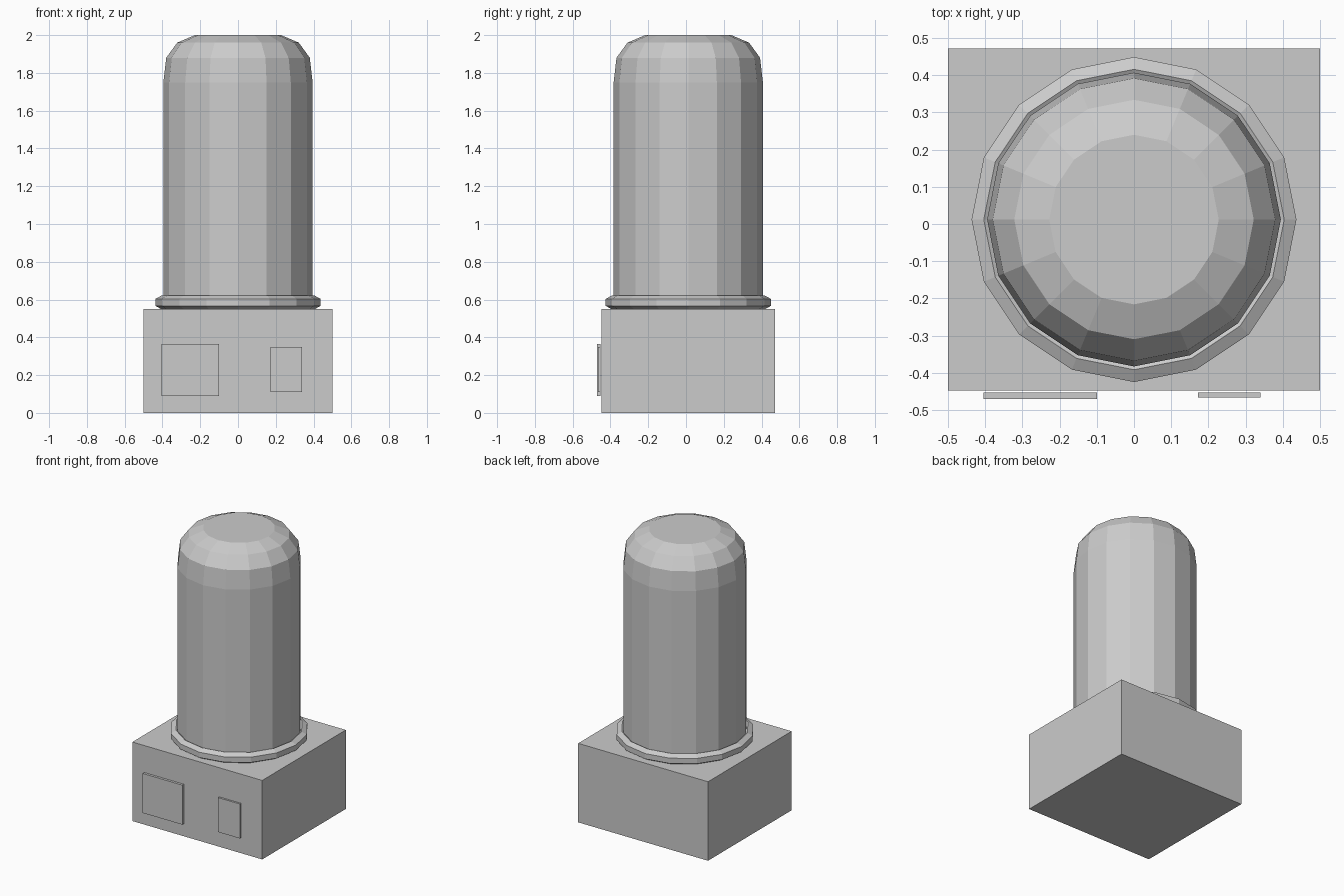
import bpy
from math import cos, sin, tau

CY = 0.012      # depth of the shared upright axis
SIDES = 16

if "Cube" in bpy.data.objects:
    bpy.data.objects.remove(bpy.data.objects["Cube"])

grey = bpy.data.materials.new("light_grey")
grey.use_nodes = True
colour = (0.6, 0.6, 0.6, 1)
grey.diffuse_color = colour
grey.node_tree.nodes["Principled BSDF"].inputs["Base Color"].default_value = colour


def make_object(name, verts, faces):
    mesh = bpy.data.meshes.new(name)
    mesh.from_pydata(verts, [], faces)
    mesh.materials.append(grey)
    obj = bpy.data.objects.new(name, mesh)
    bpy.context.collection.objects.link(obj)
    return obj


def lathe(name, profile, closed=False):
    """Spin (radius, height) points; a closed profile makes a ring."""
    n = len(profile)
    verts = [(r * cos(tau * i / SIDES), CY + r * sin(tau * i / SIDES), z)
             for r, z in profile for i in range(SIDES)]
    faces = []
    for j in range(n if closed else n - 1):
        a, b = j * SIDES, (j + 1) % n * SIDES
        for i in range(SIDES):
            k = (i + 1) % SIDES
            faces.append((a + i, a + k, b + k, b + i))
    if not closed:
        faces.append(tuple(reversed(range(SIDES))))
        faces.append(tuple(range((n - 1) * SIDES, n * SIDES)))
    return make_object(name, verts, faces)


def box(name, low, high):
    bpy.ops.mesh.primitive_cube_add(
        size=1, location=[(a + b) / 2 for a, b in zip(low, high)])
    obj = bpy.context.object
    obj.name = name
    obj.scale = [b - a for a, b in zip(low, high)]
    bpy.ops.object.transform_apply(location=False, rotation=False, scale=True)
    obj.data.materials.append(grey)
    return obj


# Square base with two thin plates standing just off its front
box("base", (-0.5, -0.448, 0), (0.5, 0.472, 0.55))
box("large_front_plate", (-0.405, -0.47, 0.09), (-0.1, -0.453, 0.365))
box("small_front_plate", (0.172, -0.466, 0.11), (0.34, -0.453, 0.35))

# Tall faceted body with a rounded top
lathe("domed_body", [(0.395, 0.55), (0.395, 1.75), (0.38, 1.88),
                     (0.322, 1.96), (0.228, 2.0)])

# Collar with a six-sided section around the foot of the body
lathe("collar_ring", [(0.404 + 0.038 * cos(tau * (i + 0.5) / 6),
                       0.585 + 0.037 * sin(tau * (i + 0.5) / 6))
                      for i in range(6)], closed=True)
